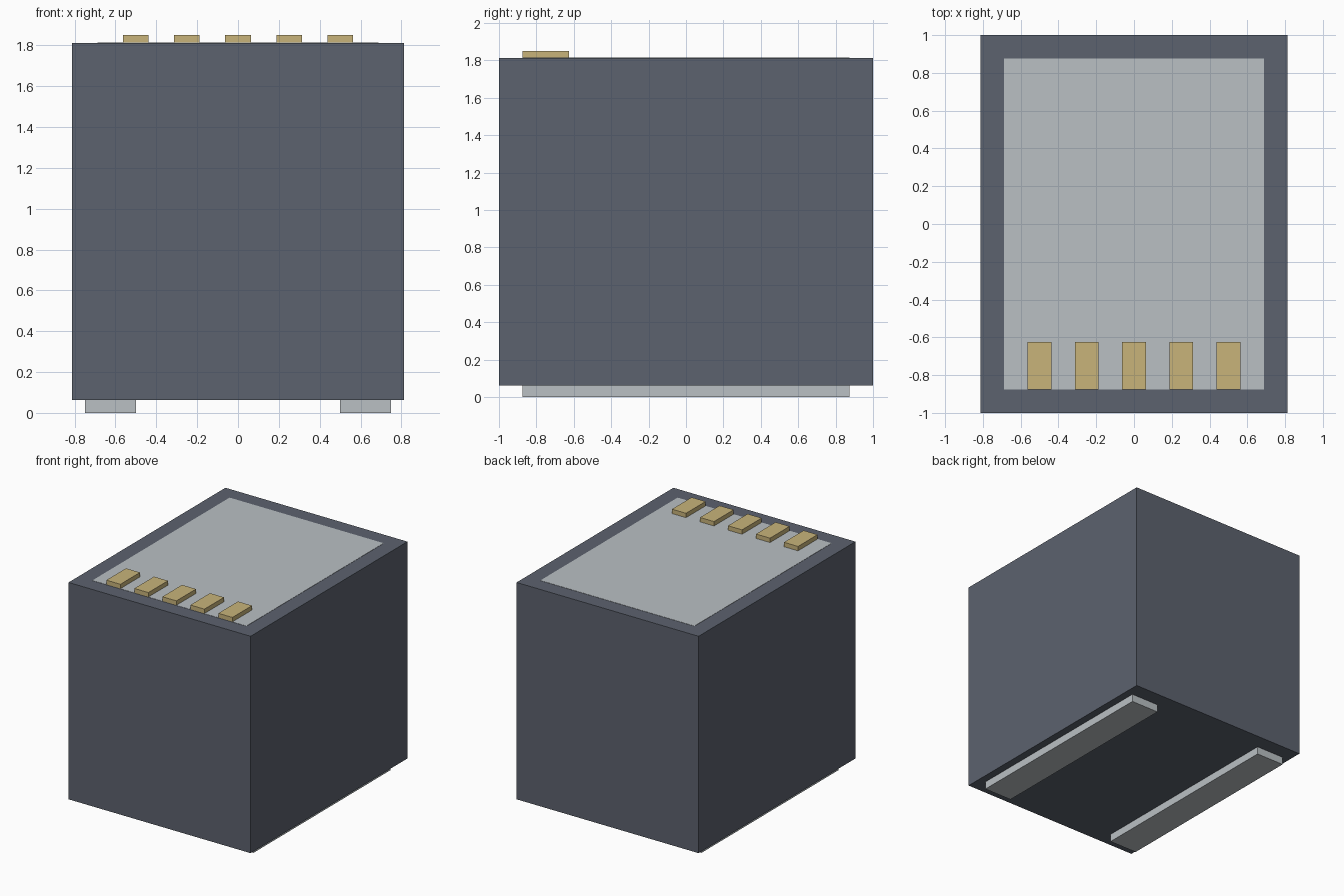
import bpy

default = bpy.data.objects.get("Cube")
if default:
    bpy.data.objects.remove(default, do_unlink=True)


def material(name, rgb):
    mat = bpy.data.materials.new(name)
    mat.use_nodes = True
    color = (*rgb, 1.0)
    mat.diffuse_color = color
    mat.node_tree.nodes["Principled BSDF"].inputs["Base Color"].default_value = color
    return mat


def box(name, low, high, mat):
    """Flat-shaded box between two opposite corners."""
    center = [(a + b) / 2 for a, b in zip(low, high)]
    size = [b - a for a, b in zip(low, high)]
    bpy.ops.mesh.primitive_cube_add(size=1, location=center)
    obj = bpy.context.object
    obj.name = name
    obj.scale = size
    bpy.ops.object.transform_apply(location=False, rotation=False, scale=True)
    obj.data.materials.append(mat)
    return obj


slate = material("slate grey", (0.107, 0.122, 0.156))
silver = material("light grey", (0.491, 0.527, 0.552))
gold = material("pale gold", (0.578, 0.456, 0.195))

BASE, TOP = 0.0625, 1.8125

# Main housing
box("housing", (-0.8125, -1, BASE), (0.8125, 1, TOP), slate)

# Thin inset panel on the top
box("top_panel", (-0.6875, -0.875, TOP - 0.004), (0.6875, 0.875, TOP + 0.002), silver)

# Mounting rails underneath
for side, x in (("right", -0.625), ("left", 0.625)):
    box(f"{side}_rail", (x - 0.125, -0.875, 0), (x + 0.125, 0.875, BASE), silver)

# Row of contacts near the front edge
for i in range(5):
    x = (i - 2) * 0.25
    box(f"contact_{i + 1}", (x - 0.0625, -0.875, TOP), (x + 0.0625, -0.625, 1.85), gold)
